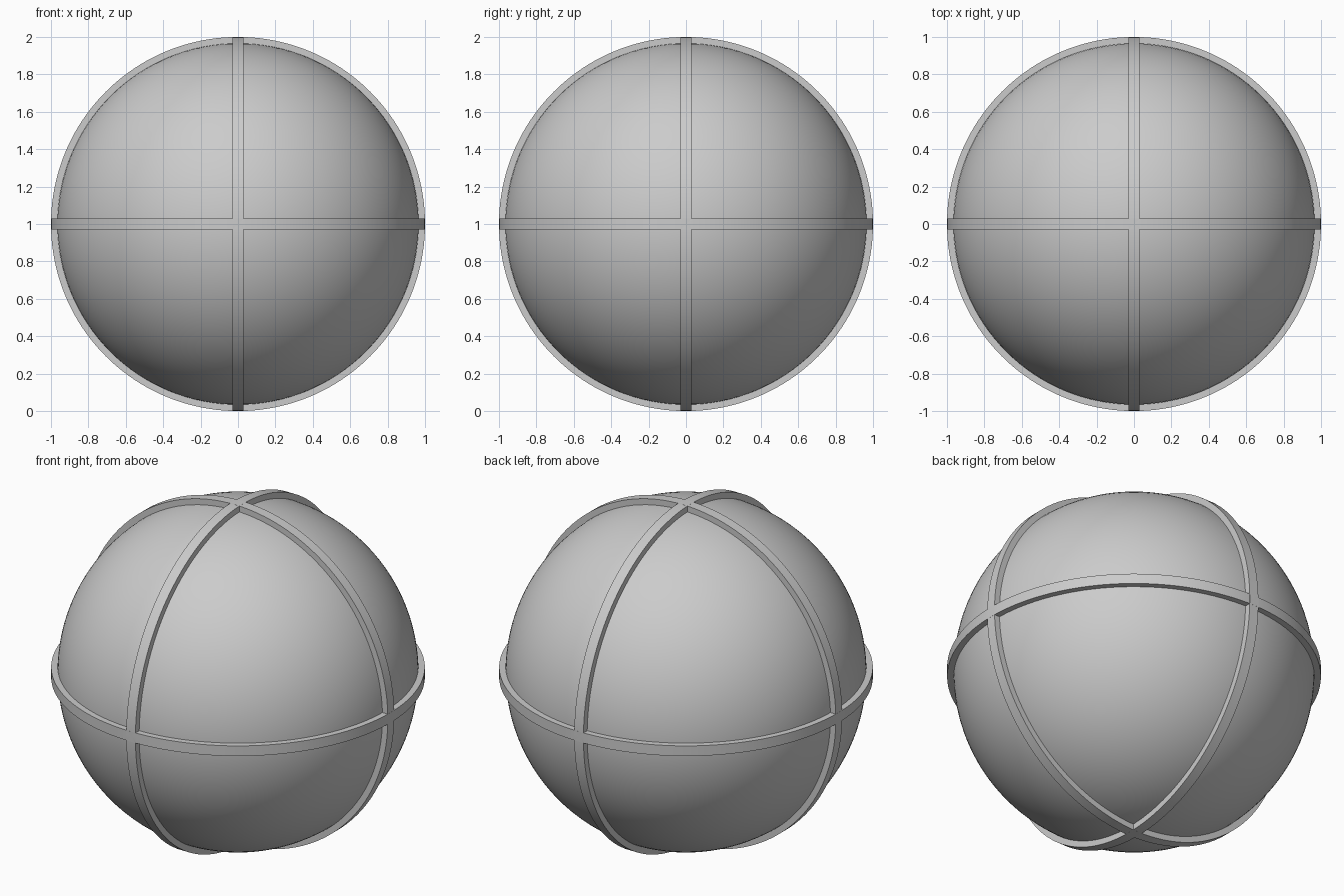
import bpy, bmesh
from math import pi, radians
from mathutils import Matrix, Vector

if "Cube" in bpy.data.objects:
    bpy.data.objects.remove(bpy.data.objects["Cube"])

CENTRE = Vector((0, 0, 1))
BALL_R, BAND_R, BAND_IN, HALF_W = 0.966, 1.0, 0.94, 0.03


def finish(bm, name):
    bmesh.ops.recalc_face_normals(bm, faces=bm.faces)
    mesh = bpy.data.meshes.new(name)
    bm.to_mesh(mesh)
    bm.free()
    obj = bpy.data.objects.new(name, mesh)
    obj.location = CENTRE
    bpy.context.collection.objects.link(obj)
    bpy.ops.object.select_all(action='DESELECT')
    obj.select_set(True)
    bpy.context.view_layer.objects.active = obj
    bpy.ops.object.shade_smooth_by_angle(angle=radians(30))
    return obj


def band(name, rotation):
    # Rectangular section spun once around the ball
    bm = bmesh.new()
    corners = [(BAND_IN, -HALF_W), (BAND_R, -HALF_W), (BAND_R, HALF_W), (BAND_IN, HALF_W)]
    verts = [bm.verts.new((r, 0, z)) for r, z in corners]
    edges = [bm.edges.new((verts[i], verts[(i + 1) % 4])) for i in range(4)]
    bmesh.ops.spin(bm, geom=verts + edges, cent=(0, 0, 0), axis=(0, 0, 1),
                   angle=2 * pi, steps=160, use_duplicate=False)
    bmesh.ops.remove_doubles(bm, verts=bm.verts, dist=1e-4)
    bm.transform(rotation)
    return finish(bm, name)


# Main ball
bm = bmesh.new()
bmesh.ops.create_uvsphere(bm, u_segments=128, v_segments=64, radius=BALL_R)
finish(bm, "ball")

# Three raised bands at right angles
band("equator_band", Matrix.Identity(4))
band("front_facing_band", Matrix.Rotation(pi / 2, 4, 'X'))
band("side_facing_band", Matrix.Rotation(pi / 2, 4, 'Y'))
